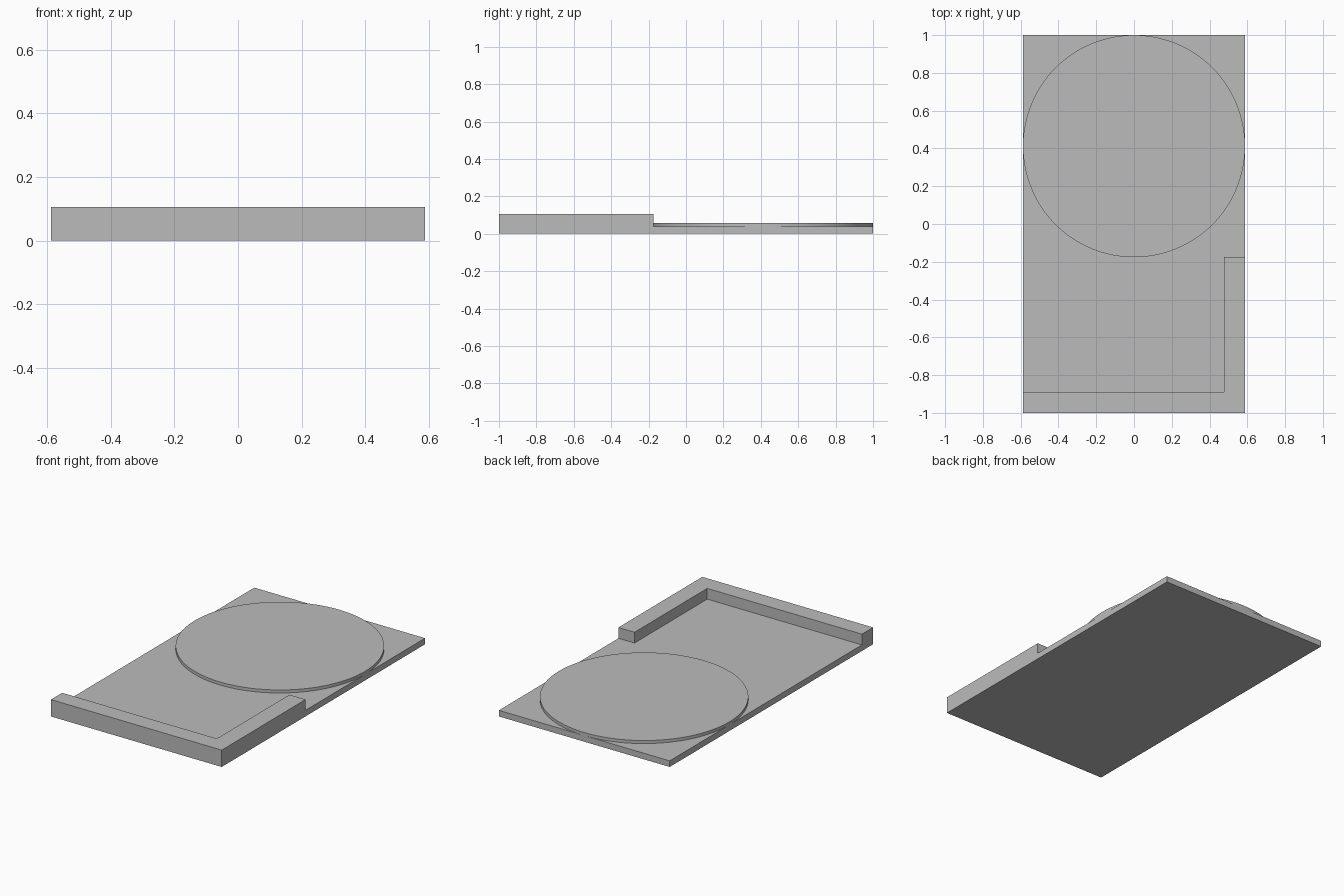
import bpy
import bmesh

cube = bpy.data.objects.get("Cube")
if cube:
    bpy.data.objects.remove(cube, do_unlink=True)

HALF_W = 0.588      # half width of the plate
BASE_TOP = 0.038
DISC_TOP = 0.057
WALL_TOP = 0.105

# Single grey material
grey = bpy.data.materials.new("plain_grey")
grey.use_nodes = True
colour = (0.5, 0.5, 0.5, 1)
grey.diffuse_color = colour
grey.node_tree.nodes["Principled BSDF"].inputs["Base Color"].default_value = colour


def extruded(name, outline, bottom, top):
    """Raise a flat outline into a solid."""
    bm = bmesh.new()
    face = bm.faces.new([bm.verts.new((x, y, bottom)) for x, y in outline])
    result = bmesh.ops.extrude_face_region(bm, geom=[face])
    for item in result["geom"]:
        if isinstance(item, bmesh.types.BMVert):
            item.co.z = top
    bmesh.ops.recalc_face_normals(bm, faces=bm.faces)
    mesh = bpy.data.meshes.new(name)
    bm.to_mesh(mesh)
    bm.free()
    mesh.materials.append(grey)
    obj = bpy.data.objects.new(name, mesh)
    bpy.context.collection.objects.link(obj)
    return obj


# Flat base plate
extruded("base_plate", [(-HALF_W, -1), (HALF_W, -1), (HALF_W, 1), (-HALF_W, 1)],
         0, BASE_TOP)

# L-shaped raised wall along the front and part of the left side
extruded("corner_wall",
         [(-HALF_W, -1), (HALF_W, -1), (HALF_W, -0.175),
          (0.477, -0.175), (0.477, -0.89), (-HALF_W, -0.89)],
         BASE_TOP, WALL_TOP)

# Round raised disc at the back
bpy.ops.mesh.primitive_cylinder_add(
    vertices=128, radius=HALF_W, depth=DISC_TOP - BASE_TOP,
    location=(0, 1 - HALF_W, (DISC_TOP + BASE_TOP) / 2))
disc = bpy.context.object
disc.name = "round_disc"
disc.data.materials.append(grey)
bpy.ops.object.shade_smooth_by_angle()
